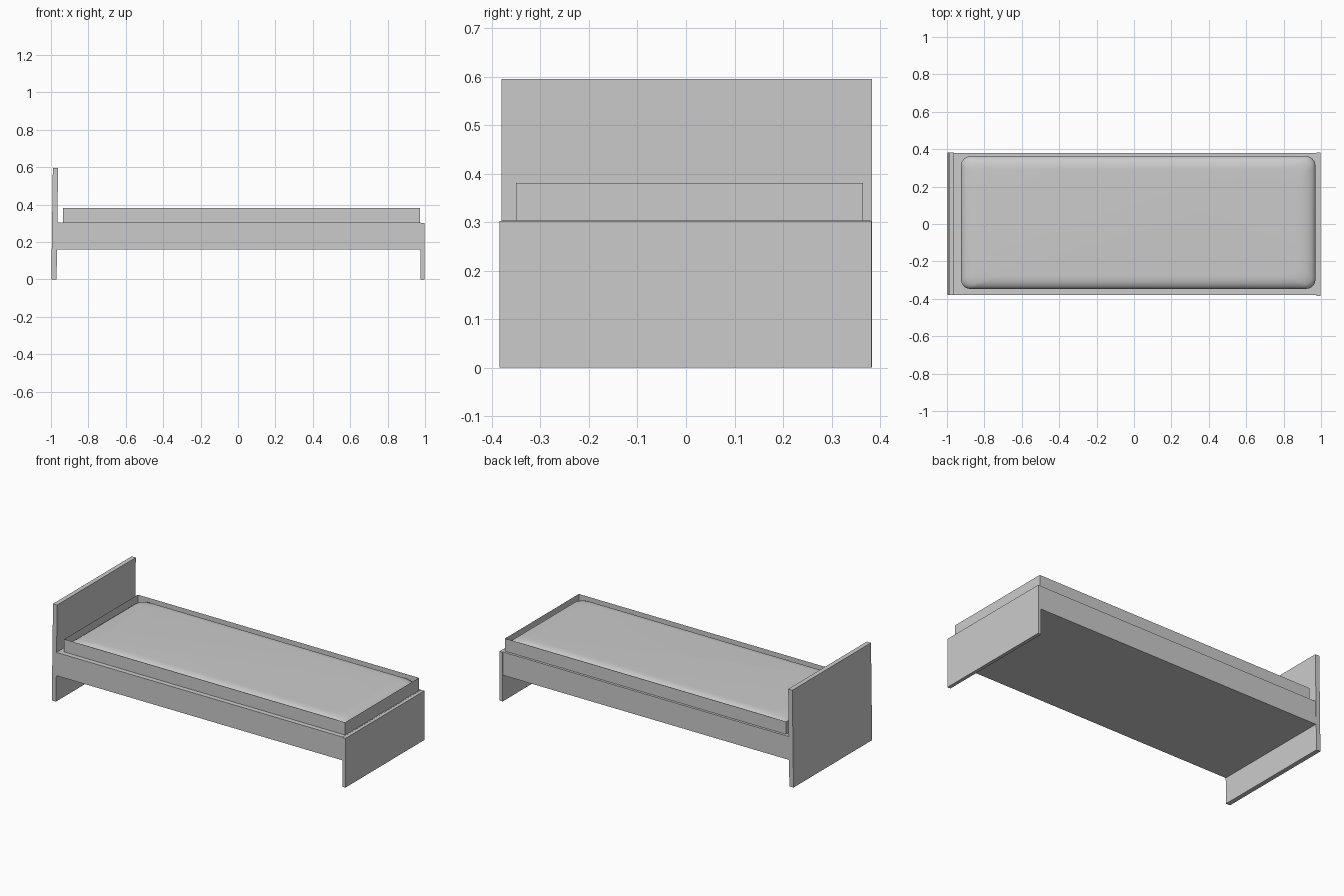
import bpy
import math

if "Cube" in bpy.data.objects:
    bpy.data.objects.remove(bpy.data.objects["Cube"])


def make_object(name, verts, faces):
    mesh = bpy.data.meshes.new(name)
    mesh.from_pydata(verts, [], faces)
    mesh.update()
    ob = bpy.data.objects.new(name, mesh)
    bpy.context.collection.objects.link(ob)
    return ob


BOX_FACES = [(0, 1, 5, 4), (1, 2, 6, 5), (2, 3, 7, 6), (3, 0, 4, 7),
             (3, 2, 1, 0), (4, 5, 6, 7)]


def box(name, x, y, z, lean=0.0, faces=BOX_FACES):
    """Box between the given ranges; lean shifts the top along x."""
    verts = [(px + s, py, pz) for pz, s in ((z[0], 0), (z[1], lean))
             for px, py in ((x[0], y[0]), (x[1], y[0]), (x[1], y[1]), (x[0], y[1]))]
    return make_object(name, verts, faces)


def rounded_rect(x0, x1, y0, y1, r, z, steps=6):
    """Counter-clockwise rounded rectangle outline."""
    pts = []
    corners = ((x1 - r, y0 + r, -90), (x1 - r, y1 - r, 0),
               (x0 + r, y1 - r, 90), (x0 + r, y0 + r, 180))
    for cx, cy, start in corners:
        for i in range(steps + 1):
            a = math.radians(start + 90 * i / steps)
            pts.append((cx + r * math.cos(a), cy + r * math.sin(a), z))
    return pts


# End boards, the head one leaning slightly
box("headboard", (-0.998, -0.97), (-0.38, 0.383), (0, 0.595), 0.008)
box("footboard", (0.977, 0.998), (-0.384, 0.382), (0, 0.302))

# Bed base with closed underside
box("bed_frame", (-0.972, 0.978), (-0.38, 0.38), (0.16, 0.303))

# Thin mattress surround: open walls facing inward
box("mattress_surround", (-0.935, 0.973), (-0.35, 0.365), (0.302, 0.381),
    faces=[tuple(reversed(f)) for f in BOX_FACES[:4]])

# Mattress: puffy profile as (inset fraction, height), lofted
profile = [(0.3, 0.304), (0.12, 0.315), (0.02, 0.327), (0.0, 0.338),
           (0.06, 0.351), (0.2, 0.363), (0.45, 0.373), (0.75, 0.378), (1.0, 0.379)]
verts, faces = [], []
for t, z in profile:
    verts += rounded_rect(-0.925 + 0.14 * t, 0.97 - 0.1 * t,
                          -0.347 + 0.07 * t, 0.362 - 0.07 * t,
                          0.05 + 0.02 * t, z)
n = len(verts) // len(profile)
for k in range(len(profile) - 1):
    for i in range(n):
        j = (i + 1) % n
        faces.append((k * n + i, k * n + j, (k + 1) * n + j, (k + 1) * n + i))
faces.append(tuple(range((len(profile) - 1) * n, len(profile) * n)))
mattress = make_object("mattress", verts, faces)
bpy.context.view_layer.objects.active = mattress
mattress.select_set(True)
bpy.ops.object.shade_smooth_by_angle(angle=math.radians(50))
